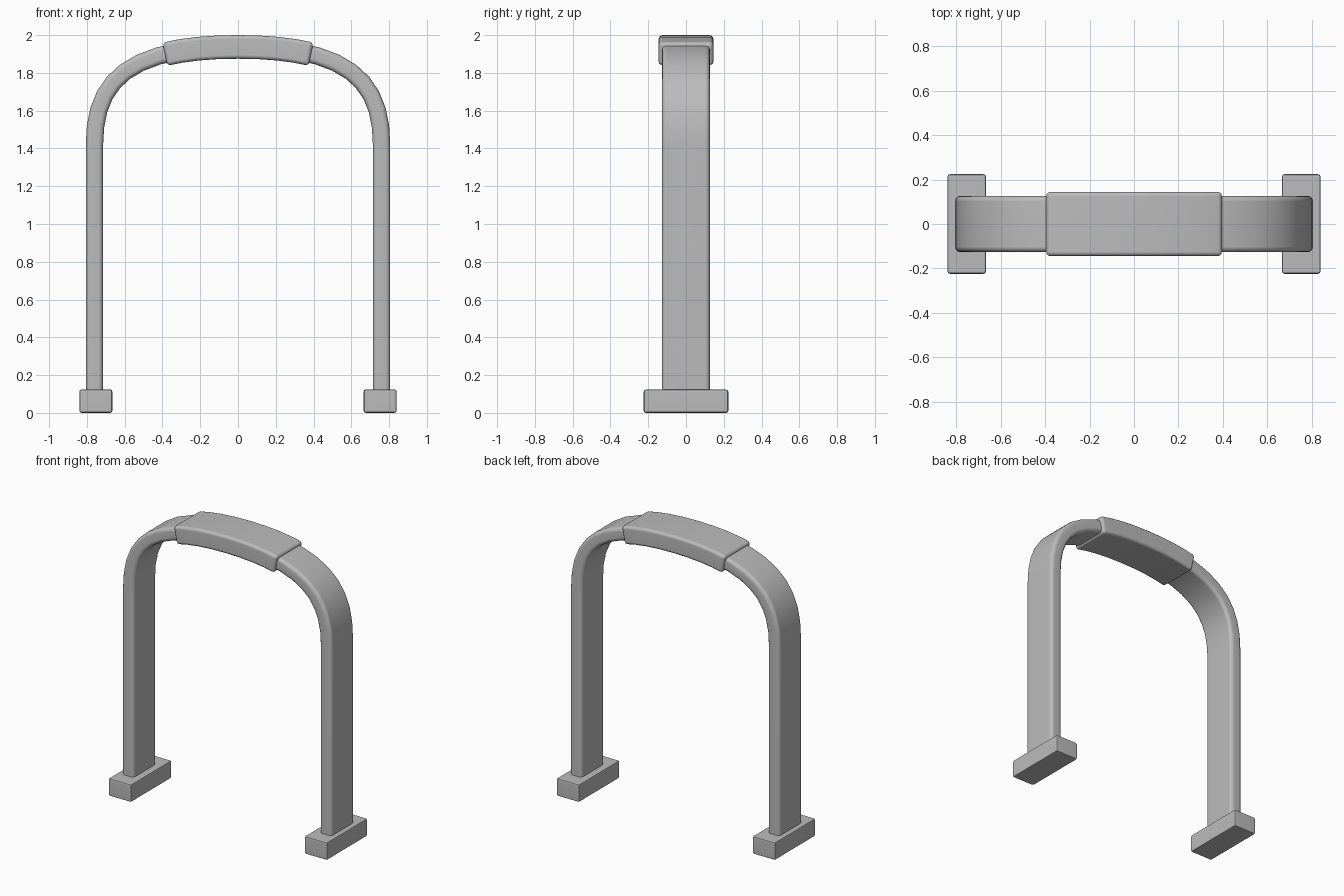
import bpy
import bmesh
import math
from mathutils import Vector

cube = bpy.data.objects.get("Cube")
if cube:
    bpy.data.objects.remove(cube, do_unlink=True)

# Single grey finish
GREY = (0.5, 0.5, 0.5, 1.0)
metal = bpy.data.materials.new("grey_metal")
metal.use_nodes = True
metal.diffuse_color = GREY
metal.node_tree.nodes["Principled BSDF"].inputs["Base Color"].default_value = GREY


def finish(bm, name, radius, segments):
    """Round the square edges, then make a smooth-shaded object."""
    bmesh.ops.recalc_face_normals(bm, faces=bm.faces)
    edges = [e for e in bm.edges if e.calc_face_angle(0) > math.radians(50)]
    bmesh.ops.bevel(bm, geom=edges, offset=radius, segments=segments,
                    profile=0.5, affect='EDGES')
    mesh = bpy.data.meshes.new(name)
    bm.to_mesh(mesh)
    bm.free()
    mesh.materials.append(metal)
    obj = bpy.data.objects.new(name, mesh)
    bpy.context.collection.objects.link(obj)
    bpy.ops.object.select_all(action='DESELECT')
    obj.select_set(True)
    bpy.context.view_layer.objects.active = obj
    bpy.ops.object.shade_smooth_by_angle(angle=math.radians(40))
    obj.modifiers.new("weighted_normals", 'WEIGHTED_NORMAL').keep_sharp = True
    return obj


def shoulder(t):
    """Bend of the hoop's centre line, from leg top (0) to crown (1)."""
    a, b, c, d = (Vector((x, 0, z)) for x, z in
                  ((0.76, 1.42), (0.76, 1.76), (0.58, 1.9375), (0, 1.9375)))
    s = 1 - t
    return a * s**3 + b * 3 * s * s * t + c * 3 * s * t * t + d * t**3


def mirrored(half):
    return half + [Vector((-p.x, 0, p.z)) for p in reversed(half[:-1])]


def sweep(name, path, width, thickness, radius):
    """Carry a rectangular section along a path in the xz plane."""
    bm = bmesh.new()
    rings = []
    for i, p in enumerate(path):
        before, after = path[max(i - 1, 0)], path[min(i + 1, len(path) - 1)]
        tangent = (after - before).normalized()
        normal = Vector((tangent.z, 0, -tangent.x)) * thickness / 2
        side = Vector((0, width / 2, 0))
        rings.append([bm.verts.new(p + normal * u + side * v)
                      for u, v in ((1, 1), (1, -1), (-1, -1), (-1, 1))])
    for r, q in zip(rings, rings[1:]):
        for k in range(4):
            n = (k + 1) % 4
            bm.faces.new((r[k], r[n], q[n], q[k]))
    bm.faces.new(rings[0])
    bm.faces.new(rings[-1])
    return finish(bm, name, radius, 3)


# Arched flat band with two straight legs
steps = 10
half = [Vector((0.76, 0, 0.08))] + [shoulder(i / steps) for i in range(steps + 1)]
sweep("hoop_band", mirrored(half), 0.254, 0.092, 0.025)

# Thicker sleeve around the crown
start = 0.73
grip = [shoulder(start + (1 - start) * i / 4) for i in range(5)]
sweep("crown_sleeve", mirrored(grip), 0.29, 0.125, 0.02)

# Foot blocks
for name, sign in (("left_foot", 1), ("right_foot", -1)):
    bm = bmesh.new()
    bmesh.ops.create_cube(bm, size=1)
    bmesh.ops.scale(bm, vec=(0.175, 0.448, 0.124), verts=bm.verts)
    bmesh.ops.translate(bm, vec=(sign * 0.7525, 0, 0.062), verts=bm.verts)
    finish(bm, name, 0.012, 2)
